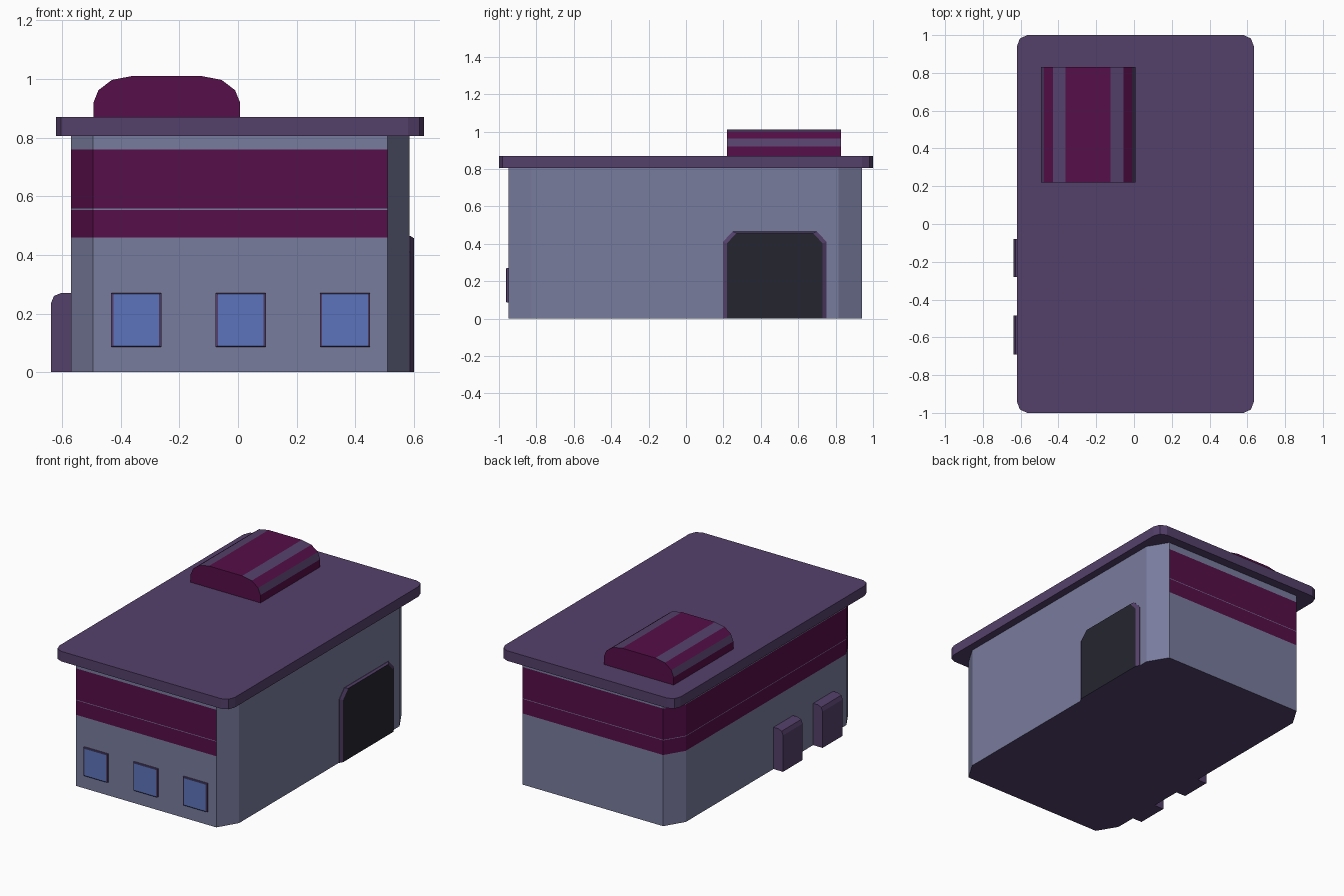
import bpy, bmesh
from mathutils import Vector

if "Cube" in bpy.data.objects:
    bpy.data.objects.remove(bpy.data.objects["Cube"])


def material(name, rgb):
    lin = [((c / 255 + 0.055) / 1.055) ** 2.4 for c in rgb]
    m = bpy.data.materials.new(name)
    m.diffuse_color = (*lin, 1)
    m.use_nodes = True
    m.node_tree.nodes["Principled BSDF"].inputs["Base Color"].default_value = m.diffuse_color
    return m


WALL = material("wall grey blue", (121, 124, 158))
TRIM = material("trim purple", (84, 64, 106))
BAND = material("band maroon", (86, 14, 72))
GLASS = material("glass blue", (92, 116, 188))
DOOR = material("door black", (37, 37, 48))


def loft(name, rings, mats, rule=lambda f, c: 0):
    """Join equal-length point rings into a capped solid, coloured by a rule."""
    bm = bmesh.new()
    vs = [[bm.verts.new(p) for p in r] for r in rings]
    n = len(rings[0])
    for a, b in zip(vs, vs[1:]):
        for i in range(n):
            j = (i + 1) % n
            bm.faces.new((a[i], a[j], b[j], b[i]))
    bm.faces.new(vs[0])
    bm.faces.new(vs[-1])
    bmesh.ops.recalc_face_normals(bm, faces=bm.faces)
    bm.normal_update()
    for f in bm.faces:
        f.material_index = rule(f, f.calc_center_median())
    me = bpy.data.meshes.new(name)
    bm.to_mesh(me)
    bm.free()
    for m in mats:
        me.materials.append(m)
    ob = bpy.data.objects.new(name, me)
    bpy.context.collection.objects.link(ob)
    return ob


def cut_rect(x0, x1, y0, y1, corner):
    """Rectangle outline whose corners follow offsets (dx, dy) from the tip."""
    pts = [(x0 + dx, y0 + dy) for dx, dy in corner]
    pts += [(x1 - dx, y0 + dy) for dx, dy in reversed(corner)]
    pts += [(x1 - dx, y1 - dy) for dx, dy in corner]
    pts += [(x0 + dx, y1 - dy) for dx, dy in reversed(corner)]
    return pts


# Main building: chamfered corners, maroon band on front, left and back
plan = cut_rect(-0.57, 0.585, -0.95, 0.94, [(0, 0.125), (0.075, 0)])
levels = [0, 0.46, 0.554, 0.558, 0.76, 0.81]


def wall_rule(f, c):
    if f.normal.z < -0.5:
        return 2
    in_band = 0.46 < c.z < 0.76 and not 0.554 < c.z < 0.558
    return 1 if in_band and f.normal.x < 0.3 else 0


loft("building_walls", [[(x, y, z) for x, y in plan] for z in levels],
     [WALL, BAND, TRIM], wall_rule)

# Overhanging roof slab with rounded corners
plan = cut_rect(-0.62, 0.635, -1, 1, [(0, 0.06), (0.016, 0.018), (0.055, 0)])
loft("roof_slab", [[(x, y, z) for x, y in plan] for z in (0.805, 0.87)], [TRIM])

# Rooftop vault: alternating maroon and purple facets
half = [(0.25, 0.86), (0.25, 0.92), (0.233, 0.962), (0.187, 0.997), (0.119, 1.01)]
arch = half + [(-x, z) for x, z in reversed(half)]


def vault_rule(f, c):
    d = abs(c.x + 0.243)
    side = abs(f.normal.y) < 0.5
    return 1 if side and (0.236 < d < 0.247 or 0.14 < d < 0.17) else 0


loft("roof_vault", [[(x - 0.243, y, z) for x, z in arch] for y in (0.22, 0.83)],
     [BAND, TRIM], vault_rule)


def door_ring(x, m):
    y0, y1, top = 0.197 + m, 0.752 - m, 0.465 - m * 0.4
    return [(x, y0, 0), (x, y0, top - 0.055), (x, y0 + 0.052, top),
            (x, y1 - 0.052, top), (x, y1, top - 0.055), (x, y1, 0)]


# Side doorway: purple sloped surround, black front
loft("side_door", [door_ring(0.57, 0), door_ring(0.588, 0), door_ring(0.6, 0.021)],
     [TRIM, DOOR], lambda f, c: 1 if f.normal.x > 0.95 else 0)


def window_ring(cx, y, m):
    w, h = 0.086 - m, 0.092 - m * 0.5
    return [(cx + sx * w, y, 0.178 + sz * h)
            for sx, sz in ((-1, -1), (1, -1), (1, 1), (-1, 1))]


# Three front windows: purple frame, blue pane
for i, cx in enumerate((-0.347, 0.009, 0.365)):
    loft(f"front_window_{i + 1}",
         [window_ring(cx, -0.94, 0), window_ring(cx, -0.96, 0), window_ring(cx, -0.963, 0.008)],
         [TRIM, GLASS], lambda f, c: 1 if f.normal.y < -0.98 else 0)

# Two utility boxes on the left wall, rounded upper outer edge
prof = [(-0.55, 0), (-0.638, 0), (-0.638, 0.235), (-0.628, 0.26), (-0.603, 0.27), (-0.55, 0.27)]
for i, (y0, y1) in enumerate(((-0.28, -0.08), (-0.69, -0.485))):
    loft(f"wall_box_{i + 1}", [[(x, y, z) for x, z in prof] for y in (y0, y1)], [TRIM])
